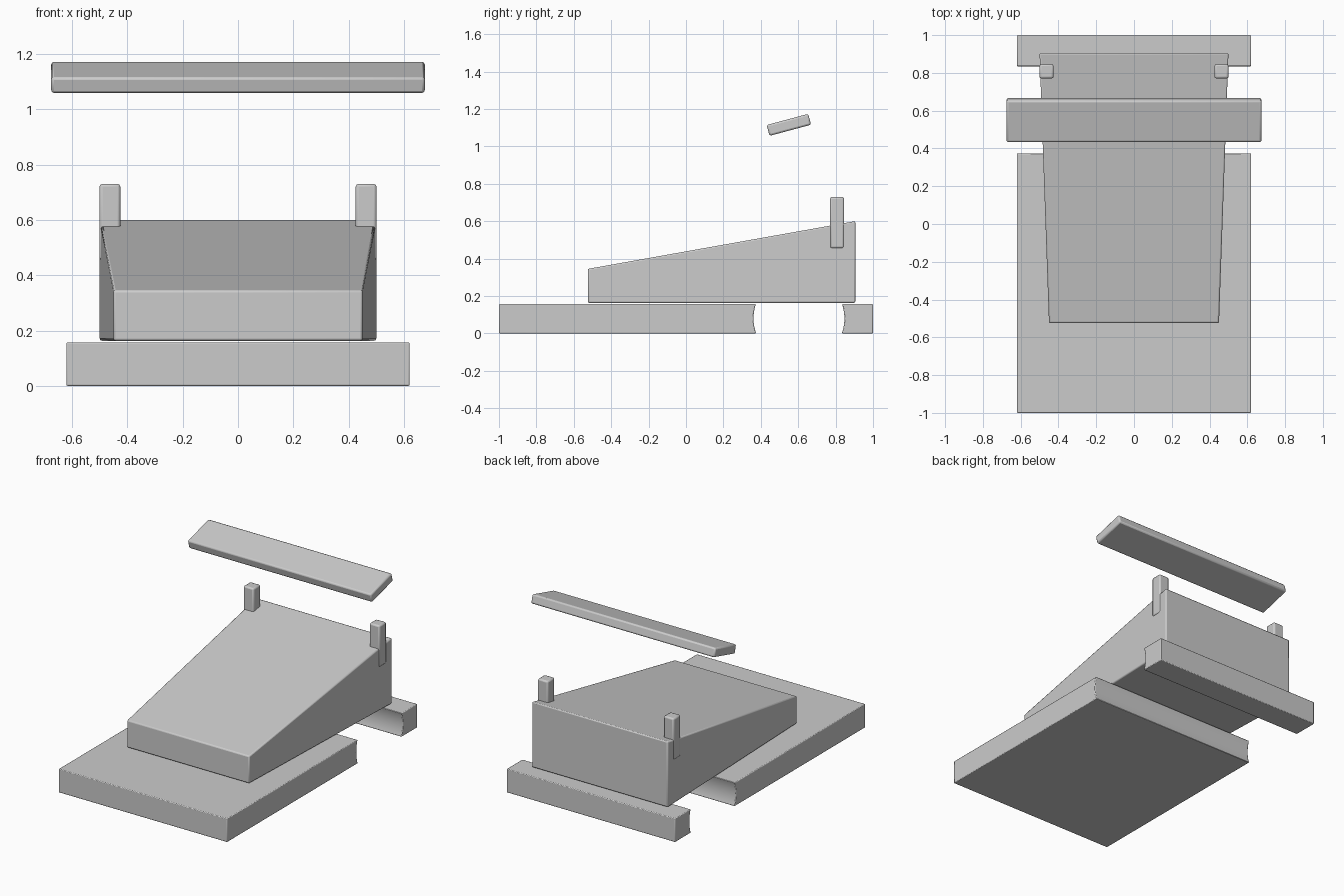
import bpy, bmesh
from math import radians, pi

if "Cube" in bpy.data.objects:
    bpy.data.objects.remove(bpy.data.objects["Cube"])


def finish(obj, width):
    # rounded edges, smooth faces
    bev = obj.modifiers.new("bevel", 'BEVEL')
    bev.width = width
    bev.segments = 2
    bev.limit_method = 'ANGLE'
    bev.angle_limit = radians(35)
    bpy.ops.object.select_all(action='DESELECT')
    obj.select_set(True)
    bpy.context.view_layer.objects.active = obj
    bpy.ops.object.shade_smooth_by_angle(angle=radians(35))


def box(name, size, loc, rot=(0, 0, 0)):
    bpy.ops.mesh.primitive_cube_add(size=1, location=loc, rotation=rot)
    obj = bpy.context.object
    obj.name = name
    obj.scale = size
    bpy.ops.object.transform_apply(location=False, rotation=False, scale=True)
    return obj


# base slab with a round well cut across its full width
base = box("base", (1.24, 2.0, 0.157), (0, 0, 0.0785))
bpy.ops.mesh.primitive_cylinder_add(vertices=64, radius=0.243, depth=2,
                                    location=(0, 0.604, 0.08), rotation=(0, pi / 2, 0))
cutter = bpy.context.object
cutter.name = "well_cutter"
cut = base.modifiers.new("well", 'BOOLEAN')
cut.operation = 'DIFFERENCE'
cut.object = cutter
bpy.context.view_layer.objects.active = base
bpy.ops.object.modifier_apply(modifier=cut.name)
bpy.data.objects.remove(cutter)
finish(base, 0.01)

# wedge body, lower and narrower at the front
body = box("wedge_body", (1, 1, 1), (0, 0, 0))
for v in body.data.vertices:
    front, top = v.co.y < 0, v.co.z > 0
    half = 0.45 if front else 0.5
    v.co.x = half if v.co.x > 0 else -half
    v.co.y = -0.525 if front else 0.905
    v.co.z = (0.345 if front else 0.6) if top else 0.163
finish(body, 0.008)

# rear posts
for side, x in (("left", -0.463), ("right", 0.463)):
    finish(box(side + "_post", (0.075, 0.075, 0.275), (x, 0.808, 0.5925)), 0.01)

# tilted top blade
finish(box("top_blade", (1.35, 0.23, 0.06), (0, 0.55, 1.115), (radians(15), 0, 0)), 0.01)
